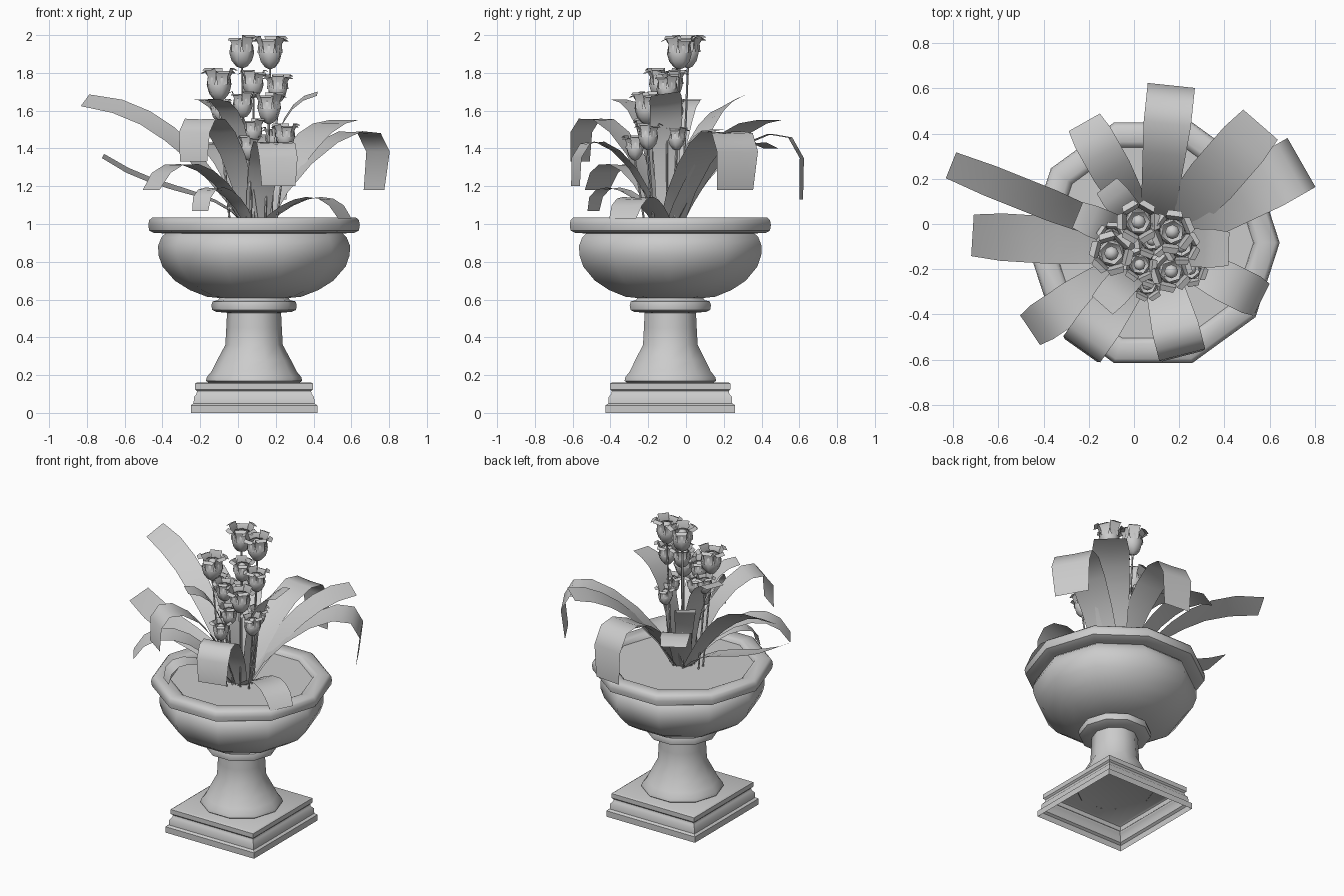
import bpy, bmesh, math
from mathutils import Vector

if "Cube" in bpy.data.objects:
    bpy.data.objects.remove(bpy.data.objects["Cube"])

CX, CY = 0.085, -0.083      # urn axis


def make(name, verts, faces, angle=50, recalc=True):
    me = bpy.data.meshes.new(name)
    me.from_pydata([tuple(v) for v in verts], [], faces)
    bm = bmesh.new()
    bm.from_mesh(me)
    bmesh.ops.remove_doubles(bm, verts=bm.verts, dist=1e-5)
    if recalc:
        bmesh.ops.recalc_face_normals(bm, faces=bm.faces)
    bm.to_mesh(me)
    bm.free()
    ob = bpy.data.objects.new(name, me)
    bpy.context.collection.objects.link(ob)
    bpy.ops.object.select_all(action='DESELECT')
    ob.select_set(True)
    bpy.context.view_layer.objects.active = ob
    bpy.ops.object.shade_smooth_by_angle(angle=math.radians(angle))
    return ob


def lathe(profile, n, centre, start=0.0, sy=1.0):
    """Revolve (radius, z) points; returns verts and quads."""
    v, f = [], []
    for r, z in profile:
        for i in range(n):
            a = start + 2 * math.pi * i / n
            v.append(Vector((centre[0] + r * math.cos(a),
                             centre[1] + r * math.sin(a) * sy, centre[2] + z)))
    for k in range(len(profile) - 1):
        for i in range(n):
            j = (i + 1) % n
            f.append((k * n + i, k * n + j, (k + 1) * n + j, (k + 1) * n + i))
    return v, f


# Square plinth, open underneath
plinth = [(.335, 0), (.335, .04), (.32, .05), (.318, .085), (.305, .1),
          (.302, .115), (.312, .125), (.312, .155), (.30, .162), (0, .162)]
v, f = lathe([(r * math.sqrt(2), z) for r, z in plinth], 4, (CX, CY, 0), math.pi / 4, 1.025)
make("plinth", v, f, 40)

# Ten-sided pedestal and bowl
pedestal = [(.24, .16), (.255, .17), (.25, .19), (.225, .22), (.195, .28), (.152, .36),
            (.147, .45), (.143, .53), (.2, .535), (.222, .545), (.226, .57), (.22, .59),
            (.19, .597), (.18, .615)]
v, f = lathe(pedestal, 10, (CX, CY, 0))
make("pedestal", v, f)
bowl = [(.15, .605), (.25, .615), (.34, .65), (.42, .70), (.485, .775), (.506, .835),
        (.508, .885), (.49, .93), (.468, .95), (.53, .953), (.555, .965), (.56, .995),
        (.555, 1.02), (.54, 1.034), (.47, 1.034), (.448, 1.022), (.44, .99)]
v, f = lathe(bowl, 10, (CX, CY, 0))
make("bowl", v, f)
v, f = lathe([(.445, 1.005)], 10, (CX, CY, 0))
make("soil", v, [tuple(range(10))])


# Strap leaves: side profile is a cubic Bezier over (distance fraction, height);
# tilt raises one edge of the blade
def leaf(name, tip, width, p1, p2, ztip, tilt=0.0, seg=7):
    tip = Vector((tip[0], tip[1]))
    d = (tip - Vector((.09, -.1))).normalized()
    base = Vector((.09, -.1)) + d * .05
    pts = [Vector(p) for p in ((0, 1.0), p1, p2, (1, ztip))]
    v, f = [], []
    for k in range(seg + 1):
        t = k / seg
        s = 1 - t
        q = (pts[0] * s**3 + pts[1] * 3 * s * s * t + pts[2] * 3 * s * t * t + pts[3] * t**3)
        p = base.lerp(tip, q.x)
        w = width * (.6 + .4 * min(1, t * 1.8)) * (.88 if k == seg else 1) / 2
        side = Vector((-d.y, d.x, tilt * min(1, 2 * t)))
        c = Vector((p.x, p.y, q.y))
        v += [c - side * w, c - Vector((0, 0, .012)) * (1 - t), c + side * w]
        if k:
            a, b = 3 * k - 3, 3 * k
            f += [(a, a + 1, b + 1, b), (a + 1, a + 2, b + 2, b + 1)]
    make(name, v, f, 60)


leaf("leaf_left_high", (-.81, .26), .14, (.25, 1.3), (.5, 1.62), 1.655, -.5)
leaf("leaf_left_low", (-.715, -.05), .21, (.2, 1.2), (.6, 1.15), 1.36, -.12)
leaf("leaf_front_left_low", (-.46, -.47), .18, (.25, 1.3), (.8, 1.45), 1.18)
leaf("leaf_front_left_arch", (-.235, -.56), .20, (.2, 1.5), (1.1, 1.8), 1.33)
leaf("leaf_front_left_small", (-.2, -.49), .12, (.3, 1.2), (1.0, 1.28), 1.07)
leaf("leaf_front_arch", (.215, -.585), .21, (.2, 1.4), (1.1, 1.65), 1.2)
leaf("leaf_front_right_low", (.565, -.335), .18, (.3, 1.13), (.8, 1.23), 1.03)
leaf("leaf_right_upright", (.42, -.11), .17, (.1, 1.45), (.35, 1.66), 1.69, .15)
leaf("leaf_back_right_high", (.56, .44), .23, (.2, 1.25), (.6, 1.55), 1.55)
leaf("leaf_back_right_arch", (.72, .26), .25, (.25, 1.4), (1.25, 1.79), 1.18)
leaf("leaf_back_arch", (.165, .61), .21, (.25, 1.4), (1.15, 1.78), 1.13)
leaf("leaf_back_left", (-.22, .45), .18, (.3, 1.3), (.7, 1.52), 1.4)
leaf("leaf_left_upright", (-.25, .04), .14, (.1, 1.4), (.45, 1.7), 1.66)
leaf("leaf_back_left_upright", (-.12, .17), .13, (.1, 1.3), (.5, 1.52), 1.5)
leaf("leaf_front_left_upright", (-.14, -.36), .14, (.1, 1.4), (.4, 1.66), 1.66)


# Flowers: bulb cup, six flared petals, centre ball and thin stem
def flower(i, x, y, z, s):
    cup = [(.008, -.085), (.03, -.075), (.054, -.045), (.066, -.005), (.06, .035), (.05, .05)]
    v, f = lathe([(r * s, h * s) for r, h in cup], 6, (x, y, z), i * .4)
    for k in range(6):
        a = k * math.pi / 3 + i * .4
        lift = .016 * (k % 2)
        n = len(v)
        for r, h, w in ((.067, 0, .42), (.062, .045, .52), (.08, .074 + lift, .5),
                        (.1, .062 + lift, .3)):
            for sgn in (-1, 1):
                v.append(Vector((x + r * s * math.cos(a + sgn * w),
                                 y + r * s * math.sin(a + sgn * w), z + h * s)))
        for m in (n, n + 2, n + 4):
            f.append((m, m + 1, m + 3, m + 2))
    make(f"flower_{i}", v, f, 60, False)
    ball = [(.034 * s * math.sin(t * math.pi / 5), (.03 - .034 * math.cos(t * math.pi / 5)) * s)
            for t in range(6)]
    v, f = lathe(ball, 8, (x, y, z))
    make(f"flower_centre_{i}", v, f)
    bx, by = .09 + (x - .09) * .7, -.1 + (y + .1) * .7
    v, f = lathe([(.006, 0), (.006, 1)], 5, (0, 0, 0))
    low, top = Vector((bx, by, 1.0)), Vector((x, y, z - .08 * s))
    v = [low.lerp(top, p.z) + Vector((p.x, p.y, 0)) for p in v]
    make(f"stem_{i}", v, f)


for i, p in enumerate([(.02, .01, 1.91, 1), (.17, -.035, 1.905, 1), (-.1, -.13, 1.735, 1),
                       (.08, -.07, 1.74, .85), (.21, -.1, 1.715, .85), (.025, -.18, 1.63, .8),
                       (.165, -.21, 1.61, .95), (.25, -.2, 1.46, .8), (.06, -.27, 1.4, .75),
                       (-.1, -.06, 1.6, .7), (.19, -.05, 1.45, .7), (.08, -.21, 1.49, .75)]):
    flower(i, *p)
